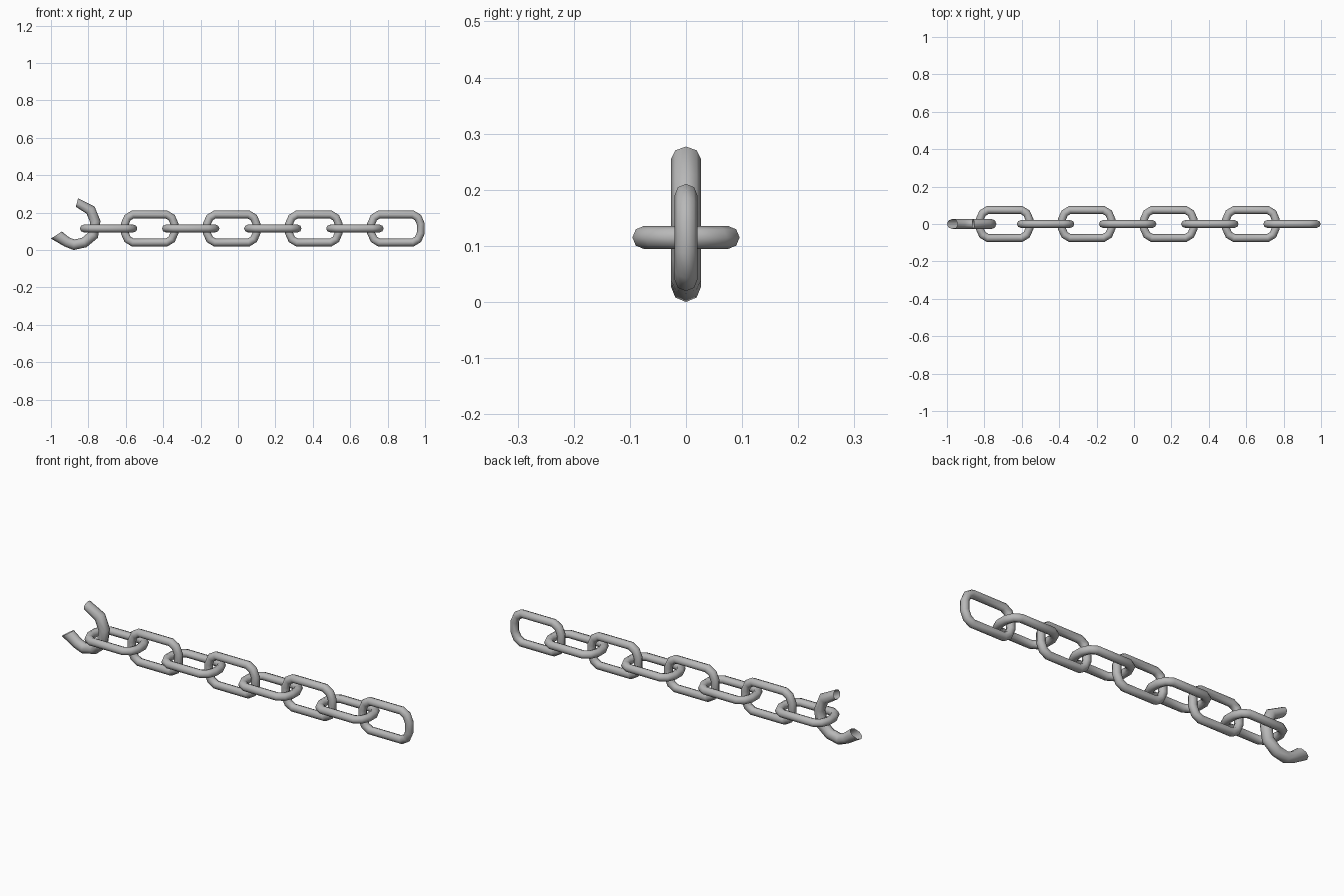
import bpy
import bmesh
import math
from mathutils import Vector

SIDES = 8
MID_Z = 0.115

cube = bpy.data.objects.get("Cube")
if cube:
    bpy.data.objects.remove(cube, do_unlink=True)

steel = bpy.data.materials.new("grey_steel")
steel.use_nodes = True
steel.diffuse_color = (0.48, 0.48, 0.48, 1)
steel.node_tree.nodes["Principled BSDF"].inputs["Base Color"].default_value = (0.48, 0.48, 0.48, 1)


def miter(path, i, closed):
    """In-plane outward vector at a path point, lengthened at bends."""
    n = len(path)
    before = path[i] - path[i - 1] if closed or i > 0 else path[1] - path[0]
    after = path[(i + 1) % n] - path[i] if closed or i < n - 1 else before
    a, b = [Vector((-d.y, d.x)).normalized() for d in (before, after)]
    return (a + b) / (1 + a.dot(b))


def tube(name, points, radius, closed=True, flat=False, ends=None, location=(0, 0, 0)):
    """Sweep a round section along a planar path."""
    path = [Vector(p) for p in points]
    bm = bmesh.new()
    rings = []
    for i, p in enumerate(path):
        out = miter(path, i, closed) * radius
        if ends and i in ends:
            out = Vector(ends[i])
        ring = []
        for k in range(SIDES):
            a = math.tau * k / SIDES
            q = p + out * math.cos(a)
            w = radius * math.sin(a)
            ring.append(bm.verts.new((q.x, q.y, w) if flat else (q.x, w, q.y)))
        rings.append(ring)
    for i in range(len(rings) if closed else len(rings) - 1):
        r, s = rings[i], rings[(i + 1) % len(rings)]
        for k in range(SIDES):
            j = (k + 1) % SIDES
            bm.faces.new((r[k], r[j], s[j], s[k]))
    bmesh.ops.recalc_face_normals(bm, faces=bm.faces)
    for f in bm.faces:
        f.smooth = True
    mesh = bpy.data.meshes.new(name)
    bm.to_mesh(mesh)
    bm.free()
    mesh.materials.append(steel)
    obj = bpy.data.objects.new(name, mesh)
    obj.location = location
    bpy.context.collection.objects.link(obj)


# Closed link outline: one quarter, mirrored round clockwise
quarter = [(0.09, 0.075), (0.118, 0.058), (0.133, 0.024)]
right = quarter + [(x, -z) for x, z in reversed(quarter)]
outline = right + [(-x, -z) for x, z in right]

# Alternating flat and upright links
for n in range(8):
    flat = n % 2 == 0
    tube("flat_link" if flat else "upright_link", outline, 0.0205, flat=flat,
         location=(-0.692 + n * 0.2195, 0, MID_Z))

# Thicker broken link with open, slanted ends
broken = [(-0.861, 0.254), (-0.788, 0.213), (-0.763, 0.152), (-0.774, 0.08),
          (-0.822, 0.04), (-0.877, 0.028), (-0.915, 0.043), (-0.971, 0.08)]
tube("broken_link", broken, 0.027, closed=False,
     ends={0: (0.006, 0.023), len(broken) - 1: (-0.029, -0.019)})
